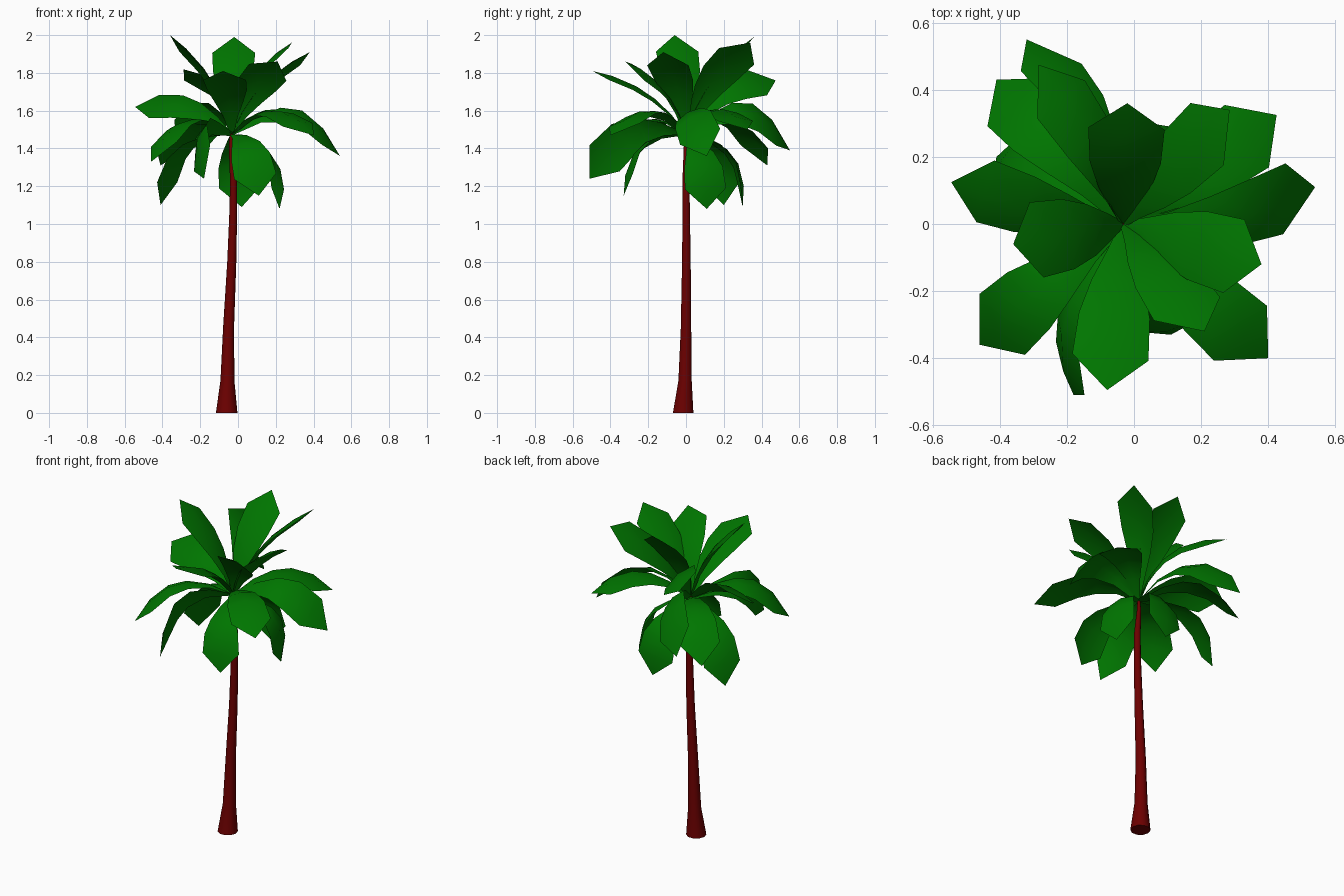
import bpy, bmesh, math
from mathutils import Vector

if "Cube" in bpy.data.objects:
    bpy.data.objects.remove(bpy.data.objects["Cube"])


def material(name, rgb):
    m = bpy.data.materials.new(name)
    m.diffuse_color = (*rgb, 1)
    m.use_nodes = True
    m.node_tree.nodes["Principled BSDF"].inputs["Base Color"].default_value = m.diffuse_color
    return m


green = material("leaf green", (0.0, 0.18, 0.0))
brown = material("trunk red brown", (0.15, 0.0, 0.0))


def finish(bm, name, mat, angle):
    mesh = bpy.data.meshes.new(name)
    bm.to_mesh(mesh)
    bm.free()
    ob = bpy.data.objects.new(name, mesh)
    bpy.context.collection.objects.link(ob)
    mesh.materials.append(mat)
    bpy.ops.object.select_all(action='DESELECT')
    ob.select_set(True)
    bpy.context.view_layer.objects.active = ob
    bpy.ops.object.shade_smooth_by_angle(angle=math.radians(angle))
    return ob


# Trunk: flared, slightly bent, tapering (x, y, z, radius)
TRUNK = [(-0.06, -0.015, 0, 0.057), (-0.056, -0.005, 0.17, 0.037),
         (-0.05, 0, 0.45, 0.029), (-0.033, 0.002, 0.8, 0.024),
         (-0.024, 0.001, 1.1, 0.02), (-0.024, 0, 1.25, 0.019),
         (-0.037, 0, 1.42, 0.012), (-0.035, 0, 1.48, 0.008)]
SIDES = 10
bm = bmesh.new()
rings = []
for x, y, z, r in TRUNK:
    rings.append([bm.verts.new((x + r * math.cos(math.tau * i / SIDES),
                                y + r * math.sin(math.tau * i / SIDES), z))
                  for i in range(SIDES)])
for a, b in zip(rings, rings[1:]):
    for i in range(SIDES):
        j = (i + 1) % SIDES
        bm.faces.new((a[i], a[j], b[j], b[i]))
bm.faces.new(rings[0][::-1])
bm.faces.new(rings[-1])
finish(bm, "trunk", brown, 40)

# Fronds: one broad folded blade each, arched from the crown to its tip
BASE = Vector((-0.032, 0, 1.475))
BLADE = [(0, 0.01), (0.2, 0.04), (0.4, 0.078), (0.6, 0.106), (0.83, 0.114)]


def frond(index, x, y, z, roll, bend):
    tip = Vector((x, y, z))
    chord = tip - BASE
    d = chord.normalized()
    side = Vector((0, 0, 1)).cross(d).normalized()
    up = d.cross(side)
    r = math.radians(roll)
    s = side * math.cos(r) + up * math.sin(r)
    n = up * math.cos(r) - side * math.sin(r)
    lift = (n + up).normalized() * bend * chord.length
    bm = bmesh.new()
    rows = []
    for t, w in BLADE:
        c = BASE + chord * t + lift * (4 * t * (1 - t))
        tangent = (chord + lift * (4 - 8 * t)).normalized()
        across = (s - tangent * s.dot(tangent)).normalized()
        normal = tangent.cross(across)
        rows.append([bm.verts.new(c + across * w * k - normal * 0.2 * w * abs(k))
                     for k in (1, 0, -1)])
    for a, b in zip(rows, rows[1:]):
        for k in (0, 1):
            bm.faces.new((a[k], a[k + 1], b[k + 1], b[k]))
    end = bm.verts.new(tip)
    for k in (0, 1):
        bm.faces.new((rows[-1][k], rows[-1][k + 1], end))
    bmesh.ops.recalc_face_normals(bm, faces=bm.faces[:])
    bm.normal_update()
    if sum((f.normal.dot(n) for f in bm.faces)) < 0:
        bmesh.ops.reverse_faces(bm, faces=bm.faces[:])
    finish(bm, f"frond_{index:02d}", green, 60)


# Tip position, roll and bend of each frond: upright, spreading, hanging
UPRIGHT = [(-0.36, -0.06, 2.0, 0, 0.1), (-0.02, 0.36, 1.99, 0, 0.1),
           (0.285, 0.34, 1.96, -30, 0.11), (0.38, -0.12, 1.91, 0, 0.1),
           (0.21, -0.32, 1.86, -30, 0.12), (-0.08, -0.495, 1.81, 0, 0.11),
           (-0.285, 0.475, 1.76, 42, 0.2)]
SPREADING = [(-0.545, 0.125, 1.62, -35, 0.16), (0.425, 0.325, 1.5, 0, 0.22),
             (0.40, -0.40, 1.47, 5, 0.22), (0.54, 0.11, 1.36, 30, 0.3),
             (-0.46, -0.36, 1.33, 8, 0.26), (-0.32, 0.55, 1.39, 48, 0.28)]
HANGING = [(-0.41, 0.43, 1.31, 5, 0.26), (-0.18, -0.51, 1.24, 65, 0.28),
           (0.11, -0.33, 1.15, 18, 0.26), (0.02, 0.30, 1.09, -15, 0.26),
           (0.22, 0.11, 1.08, 8, 0.26), (-0.41, 0.2, 1.1, 0, 0.26)]
for i, f in enumerate(UPRIGHT + SPREADING + HANGING):
    frond(i + 1, *f)
